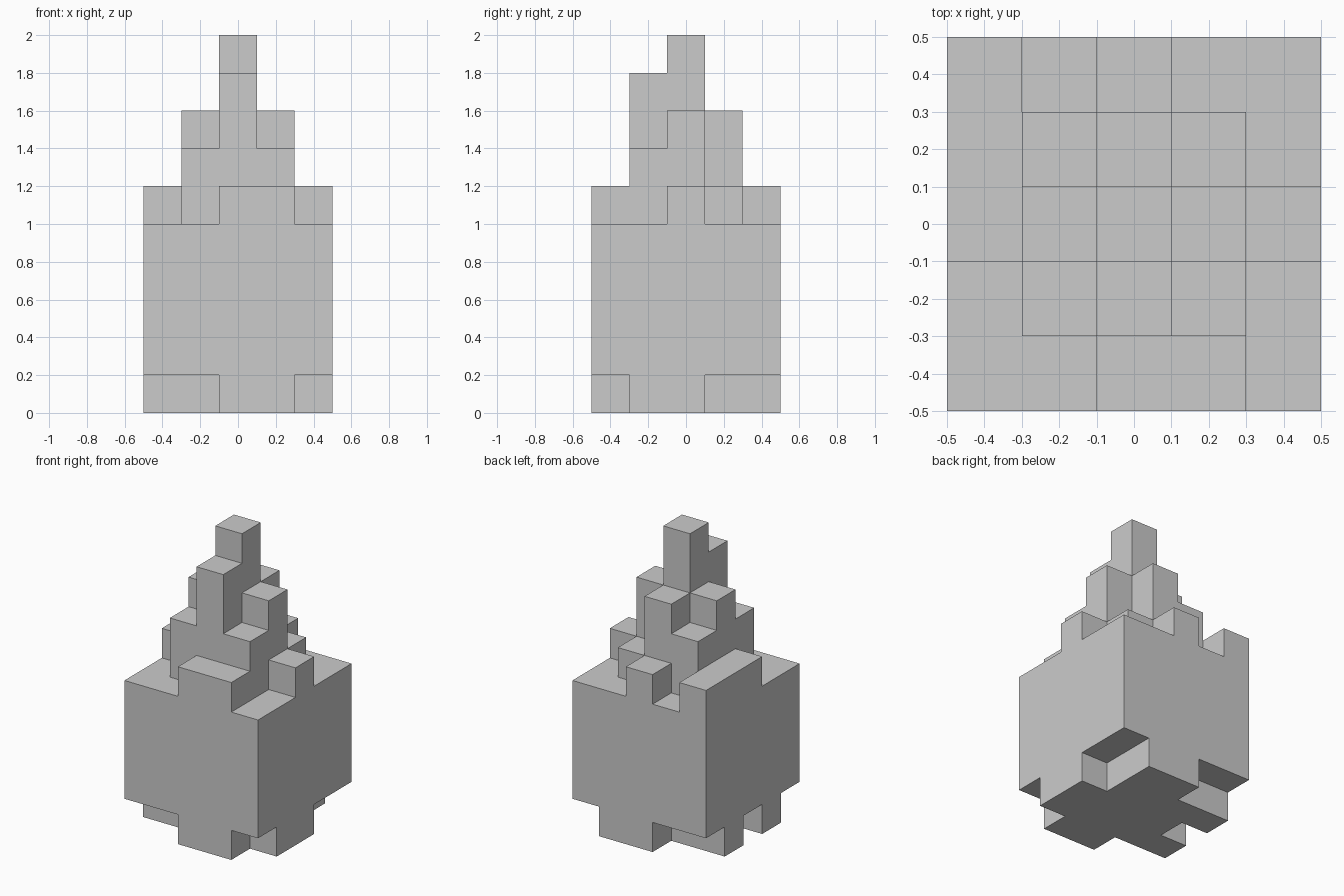
import bpy, bmesh, math

if "Cube" in bpy.data.objects:
    bpy.data.objects.remove(bpy.data.objects["Cube"])

CELL = 0.2
N = 5

# Column heights in cells, listed front row (-y) to back row, left to right
HEIGHTS = ["55665",
           "57975",
           "68A86",
           "67865",
           "65655"]
# Bottom layer footprint, same order: '#' reaches the ground
FOOT = ["..##.",
        "#####",
        ".####",
        "####.",
        "..##."]


def layers(x, y):
    """Cells filled in one column, bottom layer depending on the footprint."""
    start = 0 if FOOT[y][x] == "#" else 1
    return range(start, int(HEIGHTS[y][x], 16))


cells = {(x, y, z) for y in range(N) for x in range(N) for z in layers(x, y)}


def skin(name, cells):
    """Outer skin of the stacked cubes, with flat areas merged."""
    bm = bmesh.new()
    verts = {}

    def vert(p):
        if p not in verts:
            verts[p] = bm.verts.new(((p[0] - N / 2) * CELL,
                                     (p[1] - N / 2) * CELL,
                                     p[2] * CELL))
        return verts[p]

    for c in sorted(cells):
        for a in range(3):
            for side in (0, 1):
                neighbour = list(c)
                neighbour[a] += 2 * side - 1
                if tuple(neighbour) in cells:
                    continue
                quad = []
                for du, dv in ((0, 0), (1, 0), (1, 1), (0, 1)):
                    p = list(c)
                    p[a] += side
                    p[(a + 1) % 3] += du
                    p[(a + 2) % 3] += dv
                    quad.append(vert(tuple(p)))
                bm.faces.new(quad if side else quad[::-1])

    bmesh.ops.dissolve_limit(bm, angle_limit=math.radians(1),
                             verts=bm.verts[:], edges=bm.edges[:])
    mesh = bpy.data.meshes.new(name)
    bm.to_mesh(mesh)
    bm.free()
    obj = bpy.data.objects.new(name, mesh)
    bpy.context.collection.objects.link(obj)
    return obj


# Block body with uneven foot and stepped spire
skin("stepped_block_spire", cells)
